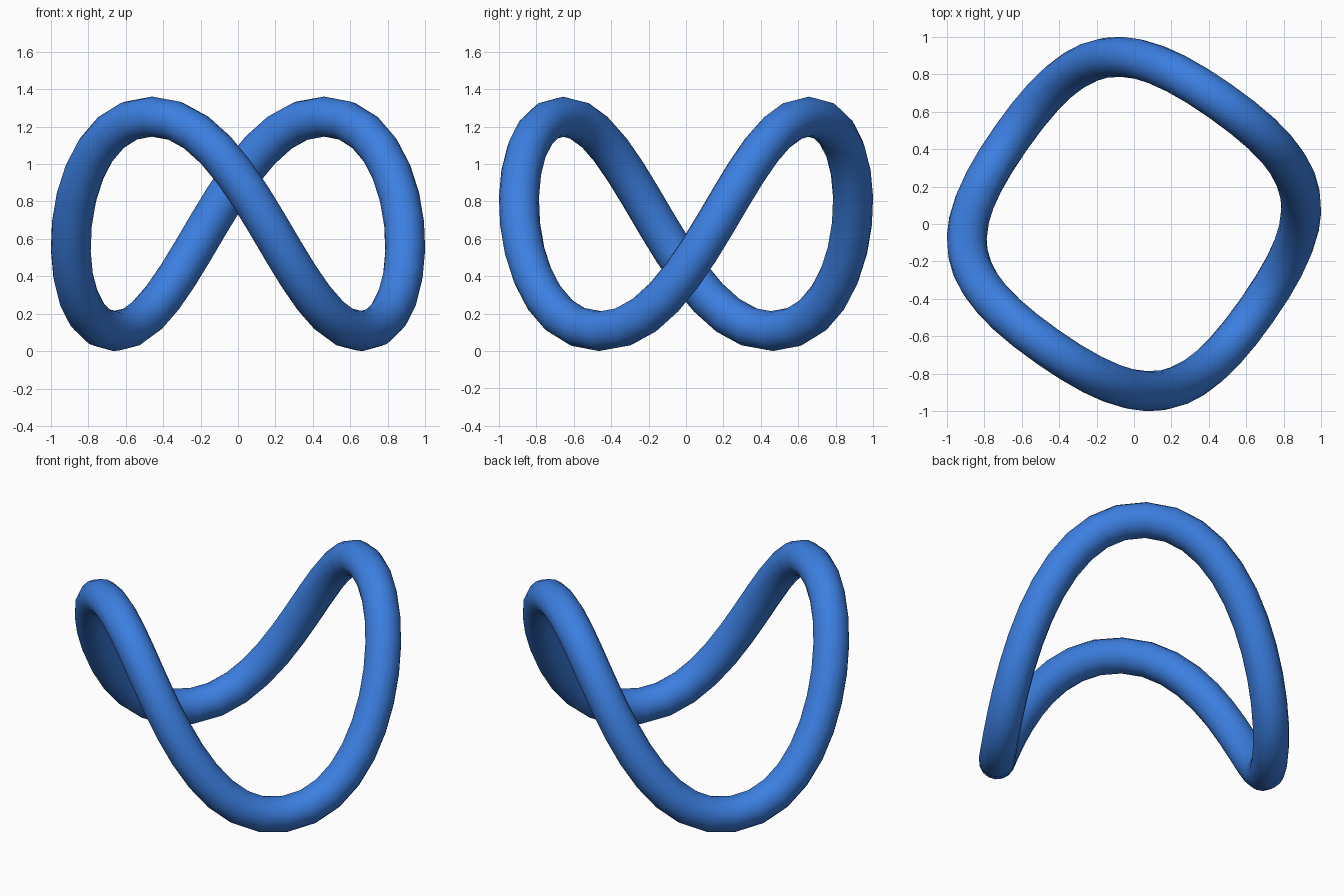
import bpy, math

if "Cube" in bpy.data.objects:
    bpy.data.objects.remove(bpy.data.objects["Cube"])

TUBE_R = 0.107      # tube thickness
RING_R = 0.802      # distance of the peaks and valleys from the axis
MID_Z, AMP = 0.68, 0.573
START = math.radians(-35)

blue = bpy.data.materials.new("blue")
blue.diffuse_color = (0.045, 0.212, 0.752, 1)
blue.use_nodes = True
blue.node_tree.nodes["Principled BSDF"].inputs["Base Color"].default_value = blue.diffuse_color

# Saddle-shaped closed path: four points alternating low and high
path = bpy.data.curves.new("saddle_ring", 'CURVE')
path.dimensions = '3D'
path.resolution_u = 12
path.bevel_depth = TUBE_R
path.bevel_resolution = 6
spline = path.splines.new('BEZIER')
spline.bezier_points.add(3)
spline.use_cyclic_u = True
spline.use_smooth = True
handle = math.hypot(RING_R * math.sqrt(2), 2 * AMP) / 2.5614
for i, p in enumerate(spline.bezier_points):
    a = START + i * math.pi / 2
    c, s = math.cos(a), math.sin(a)
    z = MID_Z + (AMP if i % 2 else -AMP)
    x, y = RING_R * c, RING_R * s
    p.handle_left_type = p.handle_right_type = 'FREE'
    p.co = (x, y, z)
    p.handle_left = (x + handle * s, y - handle * c, z)
    p.handle_right = (x - handle * s, y + handle * c, z)
path.materials.append(blue)

# Tube swept along the path
ring = bpy.data.objects.new("saddle_ring", path)
bpy.context.collection.objects.link(ring)
bpy.context.view_layer.objects.active = ring
ring.select_set(True)
bpy.ops.object.convert(target='MESH')
bpy.ops.object.shade_smooth()
